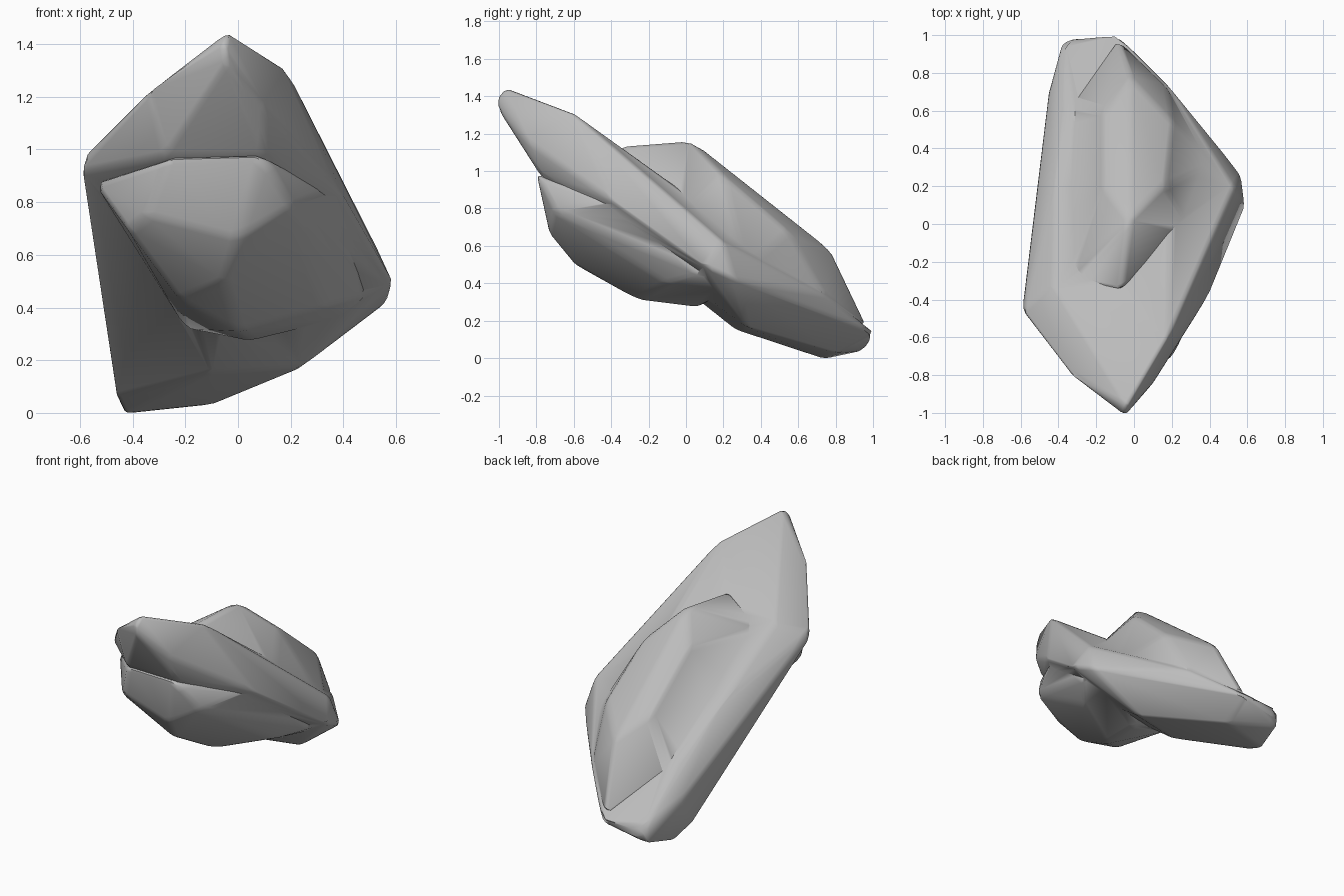
import bpy
import bmesh

if "Cube" in bpy.data.objects:
    bpy.data.objects.remove(bpy.data.objects["Cube"], do_unlink=True)

stone = bpy.data.materials.new("grey_stone")
stone.use_nodes = True
stone.diffuse_color = (0.5, 0.5, 0.5, 1)
stone.node_tree.nodes["Principled BSDF"].inputs["Base Color"].default_value = (0.5, 0.5, 0.5, 1)


def boulder(name, corners, rounding):
    """Faceted stone lump spanning its corners, with worn edges."""
    bm = bmesh.new()
    for co in corners:
        bm.verts.new(co)
    hull = bmesh.ops.convex_hull(bm, input=bm.verts)
    loose = {v for v in hull["geom_interior"] + hull["geom_unused"]
             if isinstance(v, bmesh.types.BMVert)}
    bmesh.ops.delete(bm, geom=list(loose), context='VERTS')
    bmesh.ops.recalc_face_normals(bm, faces=bm.faces)
    mesh = bpy.data.meshes.new(name)
    bm.to_mesh(mesh)
    bm.free()
    mesh.materials.append(stone)
    obj = bpy.data.objects.new(name, mesh)
    bpy.context.collection.objects.link(obj)
    bevel = obj.modifiers.new("worn_edges", 'BEVEL')
    bevel.width, bevel.segments = rounding, 2
    bevel.limit_method, bevel.angle_limit = 'ANGLE', 0.2
    return obj


# Long leaning slab from the raised front tip to the low back end
slab = boulder("rock", [
    (-.04, -.97, 1.45), (-.05, -1.01, 1.4), (-.04, -1.01, 1.34),
    (-.34, -.79, 1.22), (-.59, -.46, .97), (-.59, -.45, .92),
    (.1, -.85, 1.16), (.18, -.6, 1.31), (-.43, -.33, 1.03),
    (.39, -.39, .84), (.53, .2, .62), (.59, .1, .49), (.57, .26, .42),
    (.46, .32, .35), (-.28, -.77, .98), (.1, -.78, .98),
    (-.42, .2, .72), (-.36, .6, .45), (-.45, .7, .25),
    (-.38, .95, .16), (-.33, .98, .1), (-.09, 1.01, .13), (.17, .75, .34),
    (.24, .32, .17), (-.1, .8, .03), (-.43, .74, -.005), (-.38, .95, .04),
    (-.46, .6, .06), (-.1, .27, .15)], .03)

# Hump on the upper side with its long sloping facet
hump = boulder("hump", [
    (-.02, .02, 1.17), (-.07, -.36, 1.14), (-.16, .2, 1), (.16, .2, .98),
    (-.16, .6, .7), (.2, .55, .68), (-.02, .78, .57), (.28, -.02, .8),
    (-.35, -.3, .98), (-.38, .2, .65), (-.33, .65, .38), (-.09, .99, .13),
    (.17, .74, .34), (.43, .31, .48), (0, 0, .6)], .03)

# Bulging underside, flared to meet the slab rim
belly = boulder("belly", [
    (-.27, -.77, .97), (.1, -.8, .98), (.21, -.7, .78), (0, -.73, .66),
    (-.42, -.62, .7), (-.35, -.7, .75), (-.05, -.6, .5), (-.22, -.42, .43),
    (0, -.26, .31), (.05, .06, .27), (.33, -.1, .4), (-.2, .1, .32),
    (-.55, -.46, .88), (.36, -.38, .84), (.5, .1, .45), (.42, .25, .36),
    (.3, .1, .6), (-.3, 0, .7)], .03)

# Fuse the lumps into one stone
bpy.ops.object.select_all(action='DESELECT')
bpy.context.view_layer.objects.active = slab
slab.select_set(True)
for part in (hump, belly):
    union = slab.modifiers.new("fuse", 'BOOLEAN')
    union.operation, union.solver, union.object = 'UNION', 'EXACT', part
for mod in list(slab.modifiers):
    bpy.ops.object.modifier_apply(modifier=mod.name)
for part in (hump, belly):
    bpy.data.objects.remove(part, do_unlink=True)
bpy.ops.object.shade_smooth_by_angle(angle=0.9)
